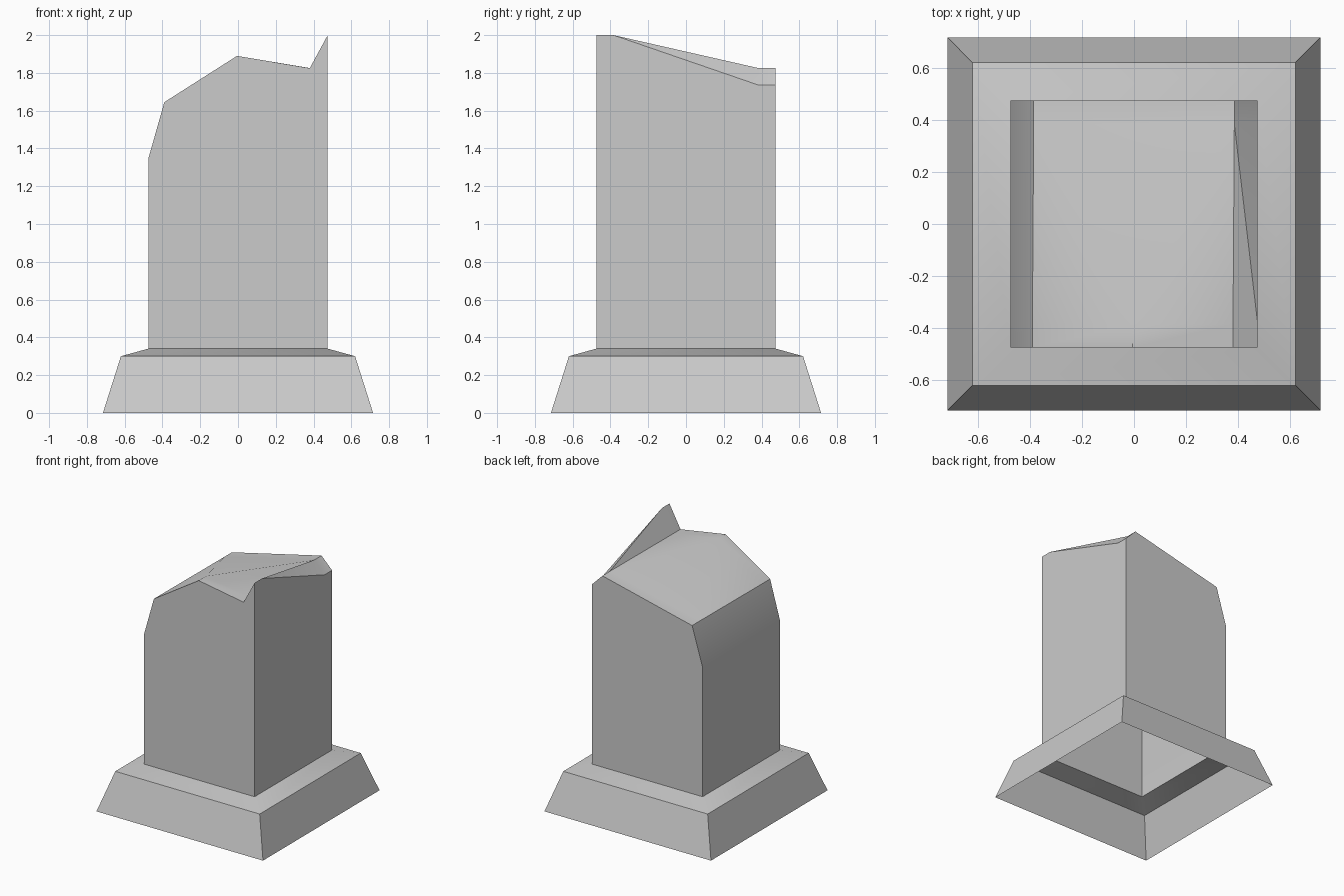
import bpy

if "Cube" in bpy.data.objects:
    bpy.data.objects.remove(bpy.data.objects["Cube"])


def make_object(name, verts, faces):
    mesh = bpy.data.meshes.new(name)
    mesh.from_pydata(verts, [], faces)
    mesh.update()
    obj = bpy.data.objects.new(name, mesh)
    bpy.context.collection.objects.link(obj)
    bpy.ops.object.select_all(action='DESELECT')
    obj.select_set(True)
    bpy.context.view_layer.objects.active = obj
    bpy.ops.object.shade_smooth_by_angle(angle=0.52)
    return obj


# Plinth: open square shell, sloped sides and a shallow sloped ledge
verts, faces = [], []
for h, z in [(0.715, 0.0), (0.62, 0.30), (0.475, 0.34)]:
    verts += [(-h, -h, z), (h, -h, z), (h, h, z), (-h, h, z)]
for r in (0, 4):
    for i in range(4):
        j = (i + 1) % 4
        faces.append((r + i, r + j, r + 4 + j, r + 4 + i))
make_object("plinth", verts, faces)

# Broken shaft: top profiles (x, z) at the front and at the back
S, I = 0.475, 0.385
front = [(-S, 1.345), (-0.39, 1.645), (-0.005, 1.89), (0.38, 1.825), (S, 2.0)]
back = [(-S, 1.345), (-I, 1.645), (I, 1.825), (S, 1.735)]

verts = [(-S, -S, 0.34), (S, -S, 0.34), (S, S, 0.34), (-S, S, 0.34)]
rows = []
for y, profile in [(-S, front), (-I, front), (I, back), (S, back)]:
    start = len(verts)
    verts += [(x, y, z) for x, z in profile]
    rows.append(list(range(start, len(verts))))
f0, f1, b1, b0 = rows

# Four shaft walls
faces = [
    [0, 1] + f0[::-1],
    [1, 2, b0[-1], b1[-1], f1[-1], f0[-1]],
    [2, 3] + b0,
    [3, 0, f0[0], f1[0], b1[0], b0[0]],
]

# Jagged top: front and back strips, then the middle facets
for lo, hi in [(f0, f1), (b1, b0)]:
    for i in range(len(lo) - 1):
        faces.append([lo[i], lo[i + 1], hi[i + 1], hi[i]])
faces += [
    [f1[0], f1[1], b1[1], b1[0]],
    [f1[1], f1[2], b1[1]],
    [f1[2], b1[2], b1[1]],
    [f1[2], f1[3], b1[2]],
    [f1[3], f1[4], b1[2]],
    [f1[4], b1[3], b1[2]],
]
make_object("broken_shaft", verts, faces)
